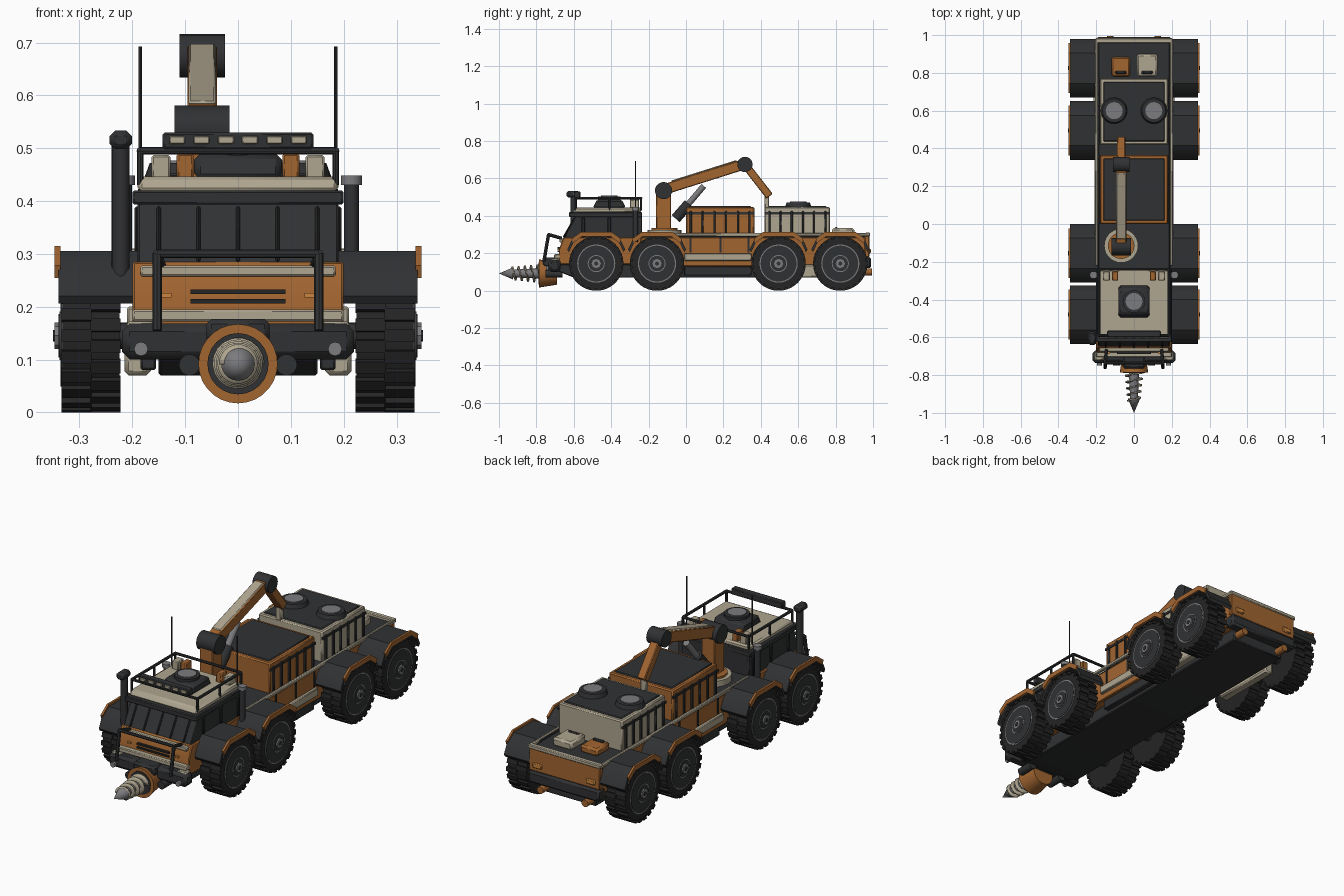
import bpy, bmesh, math
from mathutils import Vector, Matrix

cube = bpy.data.objects.get("Cube")
if cube:
    bpy.data.objects.remove(cube, do_unlink=True)

def paint(name, *rgb):
    mat = bpy.data.materials.new(name)
    mat.use_nodes = True
    mat.diffuse_color = (*rgb, 1)
    mat.node_tree.nodes["Principled BSDF"].inputs["Base Color"].default_value = (*rgb, 1)
    return mat

black = paint("charcoal", .03, .031, .033)
rubber = paint("rubber", .018, .018, .019)
orange = paint("burnt orange", .36, .13, .03)
cream = paint("warm cream", .43, .38, .28)
steel = paint("steel grey", .2, .2, .21)
amber = paint("amber lamp", .6, .24, .05)
made = []

def finish(name, mat, bm):
    bmesh.ops.recalc_face_normals(bm, faces=bm.faces)
    mesh = bpy.data.meshes.new(name)
    bm.to_mesh(mesh)
    bm.free()
    mesh.materials.append(mat)
    return place(name, mesh)

def place(name, mesh):
    obj = bpy.data.objects.new(name, mesh)
    bpy.context.collection.objects.link(obj)
    made.append(obj)
    return obj

def prism(name, mat, profile, x, bevel=.004):
    """Extrude a side (y, z) profile between two x values."""
    bm = bmesh.new()
    ends = [[bm.verts.new((side, *p)) for p in profile] for side in x]
    count = len(profile)
    for end in ends:
        bm.faces.new(end)
    for i in range(count):
        j = (i + 1) % count
        bm.faces.new((ends[0][i], ends[0][j], ends[1][j], ends[1][i]))
    obj = finish(name, mat, bm)
    if bevel:
        mod = obj.modifiers.new("edge", "BEVEL")
        mod.width, mod.segments = bevel, 1
    return obj

def block(name, mat, width, y, z, x=0, bevel=.004):
    """Box centred on x; a nonzero x in a one-item list makes a mirrored pair."""
    if isinstance(x, list):
        for side, sign in (("left", 1), ("right", -1)):
            block(f"{side}_{name}", mat, width, y, z, sign * x[0], bevel)
        return
    profile = [(y[0], z[0]), (y[1], z[0]), (y[1], z[1]), (y[0], z[1])]
    prism(name, mat, profile, (x - width / 2, x + width / 2), bevel)

def rod(name, mat, start, end, r, tip=None, sides=20):
    start, end = Vector(start), Vector(end)
    axis = end - start
    bm = bmesh.new()
    bmesh.ops.create_cone(bm, cap_ends=True, segments=sides, radius1=r,
                          radius2=r if tip is None else tip, depth=axis.length)
    turn = axis.to_track_quat("Z", "Y").to_matrix().to_4x4()
    bm.transform(Matrix.Translation((start + end) / 2) @ turn)
    return finish(name, mat, bm)

def beam(name, mat, start, end, x, height, lift=0):
    """Rectangular bar lying in the side plane."""
    a, b = Vector(start), Vector(end)
    d = (b - a).normalized()
    up = Vector((-d.y, d.x))
    lo, hi = up * (lift - height / 2), up * (lift + height / 2)
    prism(name, mat, [a + lo, b + lo, b + hi, a + hi], x)

def bars(name, points, r=.006):
    for a, b in zip(points, points[1:]):
        rod(name, black, a, b, r, sides=8)

# Wheels: shared meshes for all eight
def tread_mesh():
    bm = bmesh.new()
    total = 22
    for row in (0, 1):
        for i in range(total):
            spin = Matrix.Rotation((i + row / 2) * math.tau / total, 4, "X")
            spot = Matrix.Translation(((row - .5) * .055, 0, .137))
            bmesh.ops.create_cube(bm, matrix=spin @ spot @ Matrix.Diagonal((.057, .024, .016, 1)))
    return finish("tread", rubber, bm)

wheel = [rod("tyre", rubber, (-.054, 0, 0), (.054, 0, 0), .136, sides=32), tread_mesh(),
         rod("rim_ring", steel, (0, 0, 0), (.056, 0, 0), .102, sides=32),
         rod("rim_disc", black, (0, 0, 0), (.058, 0, 0), .096, sides=32),
         rod("hub_ring", steel, (0, 0, 0), (.06, 0, 0), .046),
         rod("hub_face", black, (0, 0, 0), (.062, 0, 0), .041),
         rod("hub", steel, (0, 0, 0), (.069, 0, 0), .025, sides=8),
         rod("hub_bolt", black, (0, 0, 0), (.072, 0, 0), .011, sides=8)]
axles = (-.48, -.155, .495, .825)
arch = [(-.155, .22), (-.132, .268), (-.08, .305), (.08, .305), (.132, .268), (.155, .22)]
inner = [(y * .94, z - .014) for y, z in reversed(arch)]
for y in axles:
    rod("axle", black, (-.25, y, .145), (.25, y, .145), .025)
    for side, sign in (("left", 1), ("right", -1)):
        for part in wheel:
            copy = place(f"{side}_{part.name}", part.data)
            copy.location = (sign * .278, y, .145)
            copy.rotation_euler.z = 0 if sign > 0 else math.pi
        # Angular wheel arch with an orange edge
        shape = [(y + p, z) for p, z in arch + inner]
        prism(f"{side}_fender", black, shape, (sign * .19, sign * .34), 0)
        edge = [(y + p, z + .01) for p, z in arch[1:5]] + [(y + p, z) for p, z in inner[1:5]]
        prism(f"{side}_fender_trim", orange, edge, (sign * .336, sign * .347), 0)
for part in wheel:
    made.remove(part)
    bpy.data.objects.remove(part)

# Chassis and body
prism("chassis", black, [(-.7, .11), (-.6, .07), (.94, .07), (.94, .14), (-.7, .14)], (-.15, .15))
block("body", orange, .39, (-.24, .97), (.13, .285))
block("deck", black, .38, (-.24, .97), (.28, .295))
block("deck_rail", cream, .016, (-.22, .98), (.29, .308), [.198])
block("side_sill", cream, .03, (-.01, .35), (.16, .2), [.195])
block("side_step", black, .03, (-.01, .35), (.08, .13), [.17])
block("side_tank", cream, .05, (.45, .8), (.07, .14), [.19], .008)
for y in (.02, .18, .33):
    block("body_seam", black, .006, (y, y + .01), (.205, .285), [.196], 0)

# Cab
prism("cab_lower", orange, [(-.68, .14), (-.68, .22), (-.655, .285), (-.24, .285), (-.24, .14)], (-.2, .2))
prism("cab_glass", black, [(-.652, .28), (-.59, .4), (-.235, .4), (-.235, .28)], (-.19, .19))
for i in range(5):
    x = (i - 2) * .075
    beam("windshield_bar", rubber, (-.655, .285), (-.595, .39), (x - .004, x + .004), .01)
for y in (-.56, -.42, -.28):
    block("window_pillar", rubber, .012, (y, y + .02), (.285, .39), [.19])
block("sun_visor", black, .4, (-.625, -.235), (.393, .42))
prism("cab_roof", cream, [(-.61, .418), (-.59, .446), (-.24, .446), (-.24, .418)], (-.19, .19), .008)
block("hood_strip", cream, .37, (-.677, -.64), (.257, .278))
block("nose_strip", cream, .4, (-.705, -.66), (.172, .195))
for z in (.206, .224):
    block("grille_slot", rubber, .18, (-.687, -.66), (z, z + .009), bevel=0)
block("marker_lamp", amber, .018, (-.686, -.66), (.217, .226), [.135], 0)

# Roof equipment
prism("hatch_base", black, [(-.5, .44), (-.475, .49), (-.345, .49), (-.32, .44)], (-.083, .083), .012)
rod("hatch_ring", black, (0, -.41, .48), (0, -.41, .503), .06)
rod("hatch_cap", steel, (0, -.41, .49), (0, -.41, .508), .045)
block("orange_crate", orange, .032, (-.3, -.25), (.44, .49), [.1])
block("cream_crate", cream, .036, (-.3, -.25), (.44, .487), [.146])
rack = [(-.185, -.59), (.185, -.59), (.185, -.24), (-.185, -.24), (-.185, -.59)]
bars("roof_rack", [(x, y, .495) for x, y in rack], .007)
for x, y in rack[:4] + [(-.185, -.41), (.185, -.41)]:
    bars("rack_post", [(x, y, .43), (x, y, .495)])
block("light_bar", black, .285, (-.6, -.565), (.498, .53))
for i in range(6):
    block("roof_lamp", cream, .03, (-.606, -.59), (.508, .523), (i - 2.5) * .046, .002)
for x in (-.185, .185):
    rod("antenna", black, (x, -.27, .44), (x, -.27, .692), .0035, sides=8)
    rod("exhaust_stack", black, (x * 1.16, -.27, .26), (x * 1.16, -.27, .43), .014)
    rod("exhaust_cap", steel, (x * 1.16, -.27, .43), (x * 1.16, -.27, .448), .02)
rod("snorkel_pipe", black, (-.222, -.6, .25), (-.222, -.6, .51), .017)
block("snorkel_head", black, .042, (-.64, -.57), (.498, .533), -.222, .01)

# Bumper and bull bar
block("bumper", black, .44, (-.735, -.67), (.1, .168), bevel=.015)
block("bumper_pad", cream, .05, (-.72, -.68), (.155, .172), [.185])
block("winch", black, .12, (-.765, -.69), (.125, .177), bevel=.01)
for x in (-.153, .153):
    bars("bull_bar", [(x, -.76, .155), (x, -.735, .3), (x * .95, -.665, .28)], .009)
    rod("fog_lamp", steel, (x * 1.2, -.72, .12), (x * 1.2, -.748, .12), .013)
    rod("tow_mount", black, (x * .6, -.75, .09), (x * .6, -.66, .09), .02)
bars("bull_bar_top", [(-.153, -.735, .3), (.153, -.735, .3)], .008)

# Drill
cup = [(math.cos(a) * .075, math.sin(a) * .075) for a in [math.pi * (1 + i / 12) for i in range(13)]]
rod("drill_shroud", orange, (0, -.69, .092), (0, -.785, .092), .06, .075, 28)
rod("drill_socket", black, (0, -.78, .092), (0, -.788, .092), .058, sides=24)
rod("drill_shaft", steel, (0, -.76, .092), (0, -.94, .092), .028, .02)
rod("drill_tip", steel, (0, -.925, .092), (0, -1, .092), .032, 0)
bm = bmesh.new()
previous = None
for i in range(81):
    t = i / 80
    angle, outer = t * math.tau * 4.5, .05 - .014 * t
    pair = [bm.verts.new((r * math.cos(angle), -.79 - .15 * t, .092 + r * math.sin(angle)))
            for r in (.015, outer)]
    if previous:
        bm.faces.new((*previous, *reversed(pair)))
    previous = pair
flight = finish("drill_flight", cream, bm)
flight.modifiers.new("thickness", "SOLIDIFY").thickness = .007

# Cargo boxes
for label, mat, y0, y1 in (("front", orange, .0, .365), ("rear", cream, .42, .77)):
    block(f"{label}_cargo_box", mat, .36, (y0, y1), (.285, .447), bevel=.006)
    block(f"{label}_cargo_lid", black, .325, (y0 + .018, y1 - .018), (.44, .452))
    block(f"{label}_cargo_band", black, .008, (y0, y1), (.408, .42), [.181], 0)
    for i in range(6):
        y = y0 + .02 + i * (y1 - y0 - .05) / 5
        block(f"{label}_cargo_rib", black, .014, (y, y + .011), (.295, .425), [.182], .002)
for x in (-.105, .105):
    rod("vent_ring", black, (x, .6, .445), (x, .6, .472), .072, .062, 28)
    rod("vent_fan", steel, (x, .6, .465), (x, .6, .477), .045, sides=24)

# Rear deck and tail
block("tail_panel", orange, .4, (.955, .98), (.18, .295))
block("tail_rim", cream, .41, (.958, .984), (.29, .31))
block("rear_bumper", black, .4, (.93, .99), (.12, .18), bevel=.01)
block("tail_lamp", amber, .05, (.97, .988), (.2, .225), [.15])
block("orange_can", orange, .1, (.78, .885), (.29, .33), -.07, .01)
block("cream_can", cream, .11, (.78, .9), (.29, .335), .07, .01)
for x in (-.07, .07):
    block("can_handle", black, .06, (.795, .81), (.325, .34), x)
    rod("tail_pipe", orange, (x * 1.8, .88, .1), (x * 1.8, .995, .1), .018)

# Crane
x = -.068
rod("turret_ring", cream, (x, -.115, .29), (x, -.115, .325), .09, sides=28)
rod("turret_disc", orange, (x, -.115, .32), (x, -.115, .335), .07, sides=28)
block("turret_post", orange, .075, (-.16, -.08), (.32, .53), x)
rod("shoulder_joint", black, (x - .052, -.12, .535), (x + .052, -.12, .535), .046)
beam("boom", orange, (-.12, .54), (.315, .677), (x - .028, x + .028), .056)
beam("boom_top", cream, (-.07, .556), (.28, .666), (x - .026, x + .026), .008, .03)
rod("elbow_joint", black, (x - .043, .315, .675), (x + .043, .315, .675), .041)
beam("forearm", orange, (.315, .675), (.447, .505), (x - .022, x + .022), .042)
block("gripper", cream, .03, (.42, .445), (.44, .515), x)
rod("ram_body", black, (x, -.055, .385), (x, .015, .465), .028)
rod("ram_rod", steel, (x, .01, .46), (x, .095, .56), .016)

# Soften round surfaces, keep hard edges
for obj in bpy.context.selected_objects:
    obj.select_set(False)
for obj in made:
    obj.select_set(True)
bpy.context.view_layer.objects.active = made[0]
bpy.ops.object.shade_smooth_by_angle()
